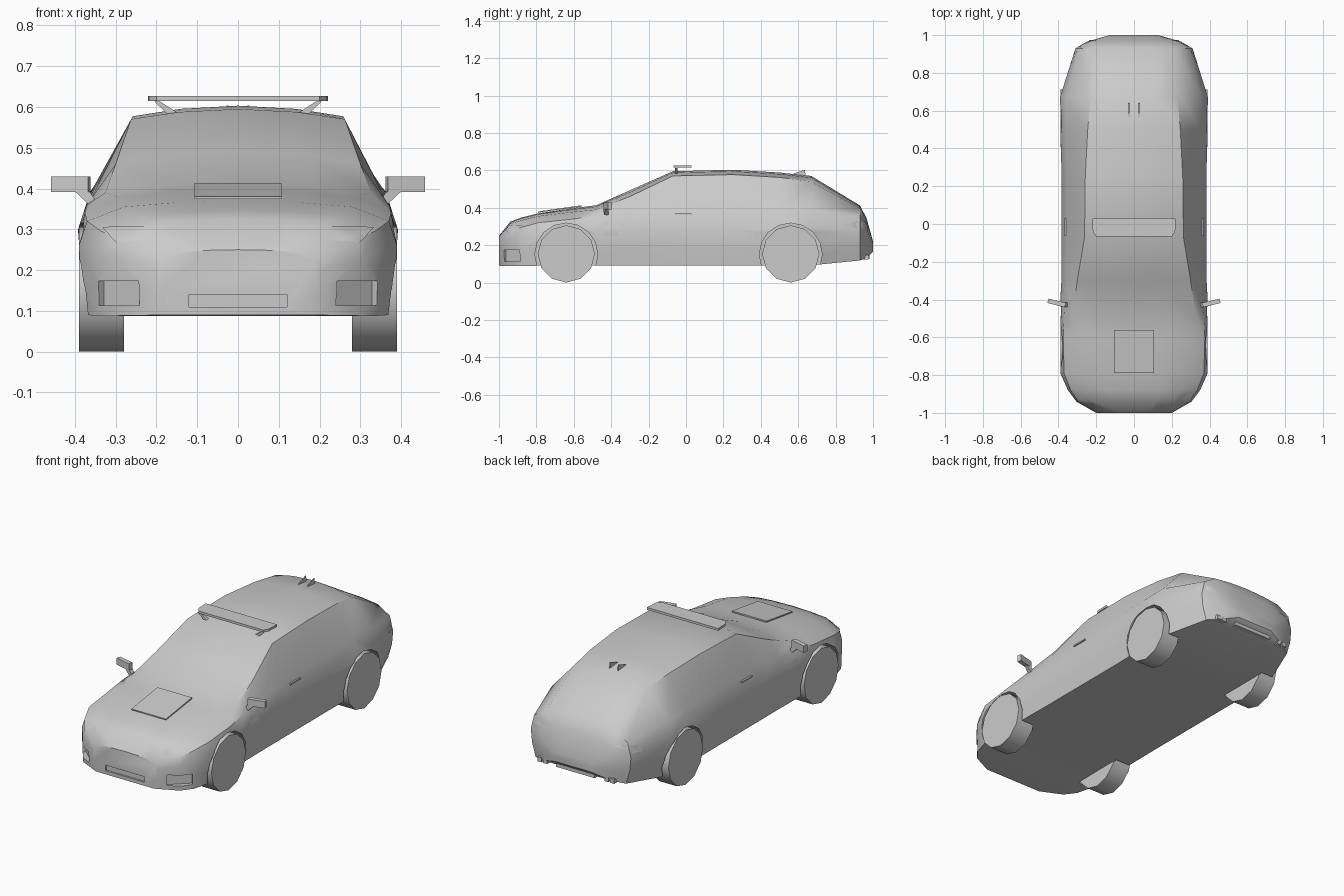
import bpy, bmesh, math
from mathutils import Matrix, Vector

if "Cube" in bpy.data.objects:
    bpy.data.objects.remove(bpy.data.objects["Cube"])


def make(name, verts, faces, angle=None):
    me = bpy.data.meshes.new(name)
    bm = bmesh.new()
    vs = [bm.verts.new(v) for v in verts]
    for f in faces:
        bm.faces.new([vs[i] for i in f])
    bmesh.ops.recalc_face_normals(bm, faces=bm.faces)
    bm.to_mesh(me)
    bm.free()
    ob = bpy.data.objects.new(name, me)
    bpy.context.collection.objects.link(ob)
    if angle:
        smooth(ob, angle)
    return ob


def smooth(ob, deg):
    bpy.ops.object.select_all(action='DESELECT')
    ob.select_set(True)
    bpy.context.view_layer.objects.active = ob
    bpy.ops.object.shade_smooth_by_angle(angle=math.radians(deg))


def prism(name, bottom, top, angle=None):
    n = len(bottom)
    faces = [list(range(n)), list(range(n, 2 * n))]
    faces += [(i, (i + 1) % n, n + (i + 1) % n, n + i) for i in range(n)]
    return make(name, list(bottom) + list(top), faces, angle)


def box(name, loc, size, rot_z=0.0):
    x, y, z = (s / 2 for s in size)
    m = Matrix.Translation(loc) @ Matrix.Rotation(rot_z, 4, 'Z')
    ring = [(-x, -y), (x, -y), (x, y), (-x, y)]
    return prism(name, [m @ Vector((a, b, -z)) for a, b in ring],
                 [m @ Vector((a, b, z)) for a, b in ring])


def disc(name, x0, x1, y, z, r, n, angle=None):
    ring = [(y + r * math.sin(2 * math.pi * i / n), z - r * math.cos(2 * math.pi * i / n))
            for i in range(n)]
    return prism(name, [(x0, a, b) for a, b in ring], [(x1, a, b) for a, b in ring], angle)


# Body cross-sections: y, floor z, floor width, widest (x, z), shoulder (x, z), roof edge (x, z), centre z
SECTIONS = [
    (-1.0, .09, .18, .20, .20, .19, .225, .14, .245, .25),
    (-.94, .088, .30, .305, .23, .29, .275, .21, .315, .325),
    (-.88, .088, .345, .35, .25, .335, .295, .25, .333, .348),
    (-.79, .09, .37, .39, .26, .37, .32, .28, .355, .37),
    (-.60, .092, .375, .392, .27, .375, .34, .29, .378, .398),
    (-.48, .092, .372, .387, .28, .37, .36, .325, .39, .413),
    (-.30, .092, .37, .385, .28, .36, .375, .30, .46, .493),
    (-.07, .092, .37, .383, .28, .355, .385, .262, .57, .595),
    (.25, .092, .37, .383, .28, .355, .39, .258, .577, .603),
    (.50, .092, .372, .39, .29, .36, .393, .245, .562, .588),
    (.67, .092, .375, .392, .30, .362, .393, .23, .54, .57),
    (.93, .118, .28, .31, .27, .29, .35, .215, .395, .412),
    (.965, .13, .22, .25, .24, .23, .29, .16, .335, .345),
    (1.0, .165, .11, .13, .20, .12, .21, .08, .218, .22),
]
verts, faces = [], []
for y, zb, wb, wm, zm, ws, zs, wt, zt, zc in SECTIONS:
    half = [(wb, zb), (wb * .25 + wm * .75, zb * .5 + zm * .5), (wm, zm), (ws, zs),
            (wt, zt), (wt * .55, zt * .3 + zc * .7)]
    ring = half + [(0, zc)] + [(-x, z) for x, z in reversed(half)]
    verts += [(x, y, z) for x, z in ring]
n = 13
for s in range(len(SECTIONS) - 1):
    for i in range(n):
        a, b = s * n + i, s * n + (i + 1) % n
        faces.append((a, b, b + n, a + n))
faces += [list(range(n)), list(range(len(verts) - n, len(verts)))]
body = make("car_body", verts, faces)

# Wheel arches and front air intakes cut from the body
cutters = []
for s in (-1, 1):
    for y in (-.64, .56):
        cutters.append(disc("arch_cutter", s * .284, s * .5, y, .15, .168, 16))
    cutters.append(box("intake_cutter", (s * .305, -.945, .143), (.13, .07, .06), s * .75))
cutters.append(box("grille_cutter", (0, -1.0, .125), (.24, .02, .03)))
bpy.context.view_layer.objects.active = body
for c in cutters:
    c.hide_render = True
    mod = body.modifiers.new("cut", 'BOOLEAN')
    mod.operation, mod.solver, mod.object = 'DIFFERENCE', 'EXACT', c
    bpy.ops.object.modifier_apply(modifier=mod.name)
for c in cutters:
    bpy.data.objects.remove(c)
smooth(body, 35)


def patch(name, quad, steps=6):
    """Thin panel following the body surface."""
    a, b, c, d = (Vector(p) for p in quad)
    k = steps + 1
    pts = [a.lerp(b, i / steps).lerp(d.lerp(c, i / steps), j / steps)
           for j in range(k) for i in range(k)]
    fs = [(j * k + i, j * k + i + 1, (j + 1) * k + i + 1, (j + 1) * k + i)
          for j in range(steps) for i in range(steps)]
    ob = make(name, pts, fs, 40)
    mod = ob.modifiers.new("fit", 'SHRINKWRAP')
    mod.target, mod.offset, mod.wrap_mode = body, .003, 'OUTSIDE_SURFACE'
    return ob


for s in (-1, 1):
    side = "right" if s > 0 else "left"
    # Wheels
    for y, end in ((-.64, "front"), (.56, "rear")):
        disc(f"{end}_{side}_wheel", s * .28, s * .39, y, .153, .153, 12, 40)
    # Door mirrors with stalks
    box(f"{side}_mirror", (s * .41, -.418, .41), (.094, .024, .038), s * .25)
    prism(f"{side}_mirror_stalk",
          [(s * .352, -.44, .375), (s * .365, -.44, .36), (s * .365, -.415, .36), (s * .352, -.415, .375)],
          [(s * .366, -.44, .395), (s * .398, -.43, .391), (s * .398, -.415, .391), (s * .366, -.415, .395)])
    # Lamps
    patch(f"{side}_headlight", [(s * .20, -.95, .262), (s * .30, -.94, .268),
                                (s * .335, -.87, .308), (s * .21, -.945, .30)])
    patch(f"{side}_tail_light", [(s * .20, .97, .28), (s * .34, .87, .29),
                                 (s * .34, .85, .315), (s * .20, .96, .325)])
    # Door panel and handle
    patch(f"{side}_door_panel", [(s * .388, -.44, .245), (s * .388, -.36, .25),
                                 (s * .376, -.36, .315), (s * .376, -.44, .325)])
    box(f"{side}_door_handle", (s * .363, -.015, .364), (.012, .09, .008))
    # Light bar brackets
    prism(f"{side}_bar_bracket",
          [(s * .205, -.06, .613), (s * .19, -.06, .613), (s * .19, -.045, .613), (s * .205, -.045, .613)],
          [(s * .17, -.06, .58), (s * .14, -.06, .58), (s * .14, -.045, .58), (s * .17, -.045, .58)])
    # Roof fins
    prism(f"{side}_roof_fin",
          [(s * .023, .56, .577), (s * .023, .64, .57), (s * .023, .635, .603)],
          [(s * .028, .56, .577), (s * .028, .64, .57), (s * .028, .635, .603)])
    # Exhaust tips
    for x in (.19, .225):
        box(f"{side}_exhaust_tip", (s * x, .945, .135), (.025, .06, .025))

# Roof light bar
outline = [(-.2, -.066), (.2, -.066), (.218, -.04), (.221, .03), (-.221, .03), (-.218, -.04)]
prism("roof_light_bar", [(x, y, .614) for x, y in outline], [(x, y, .627) for x, y in outline])

# Raised bonnet panel and rear diffuser
prism("bonnet_panel", [(-.107, -.79, .374), (.107, -.79, .374), (.107, -.56, .405), (-.107, -.56, .405)],
      [(-.107, -.79, .38), (.107, -.79, .38), (.107, -.56, .413), (-.107, -.56, .413)])
box("rear_diffuser", (0, .95, .14), (.24, .06, .03))
